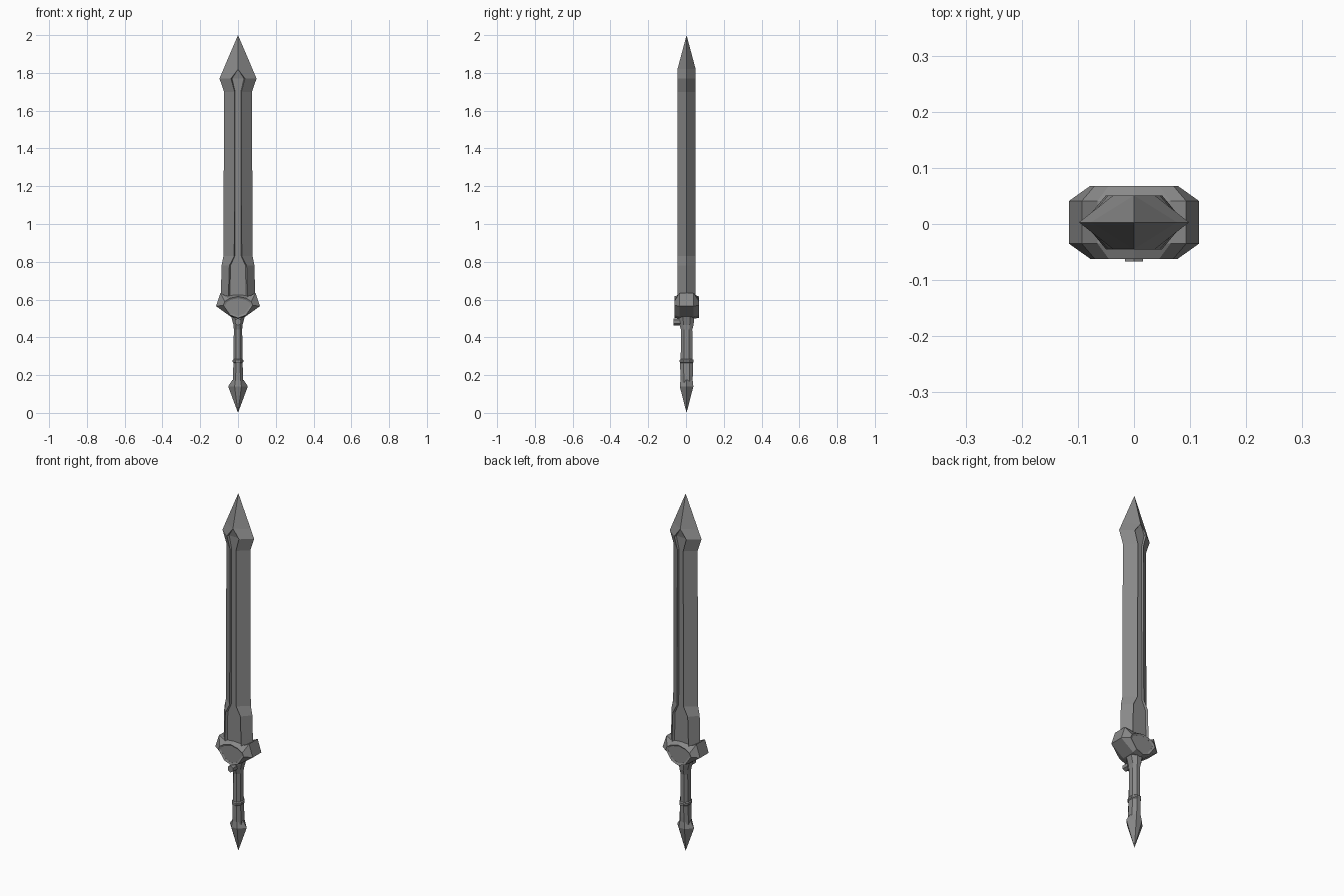
import bpy
import bmesh

if "Cube" in bpy.data.objects:
    bpy.data.objects.remove(bpy.data.objects["Cube"])

steel = bpy.data.materials.new("grey_steel")
steel.use_nodes = True
GREY = (0.25, 0.25, 0.25, 1)
steel.diffuse_color = GREY
steel.node_tree.nodes["Principled BSDF"].inputs["Base Color"].default_value = GREY


def loft(name, rings):
    """Join rings of equal length with quads and cap both ends."""
    bm = bmesh.new()
    loops = [[bm.verts.new(p) for p in ring] for ring in rings]
    n = len(loops[0])
    for a, b in zip(loops, loops[1:]):
        for i in range(n):
            j = (i + 1) % n
            bm.faces.new((a[i], a[j], b[j], b[i]))
    bm.faces.new(loops[0][::-1])
    bm.faces.new(loops[-1])
    bmesh.ops.remove_doubles(bm, verts=bm.verts, dist=0.0003)
    bmesh.ops.recalc_face_normals(bm, faces=bm.faces)
    mesh = bpy.data.meshes.new(name)
    bm.to_mesh(mesh)
    bm.free()
    mesh.materials.append(steel)
    obj = bpy.data.objects.new(name, mesh)
    bpy.context.collection.objects.link(obj)
    return obj


YC = 0.003  # the front pin shifts the body slightly backwards


# Blade: sharp edges at the sides, sunken groove down the middle
def blade_ring(z, edge, panel, depth):
    inner = panel * 0.85
    floor = depth - (0.011 if panel else 0)
    half = [(edge, 0), (panel, -depth), (inner, -floor),
            (-inner, -floor), (-panel, -depth)]
    pts = half + [(-x, -y) for x, y in half]
    return [(x, y + YC, z) for x, y in pts]


blade_stations = [
    (0.58, 0.09, 0.05, 0.048), (0.65, 0.09, 0.05, 0.048),
    (0.78, 0.087, 0.046, 0.048), (0.83, 0.077, 0.02, 0.048),
    (1.70, 0.074, 0.018, 0.048), (1.77, 0.098, 0.037, 0.048),
    (1.82, 0.077, 0, 0.048), (2.0, 0, 0, 0)]
loft("blade", [blade_ring(*s) for s in blade_stations])


# Guard: faceted block with chamfered wings and a sunken plate on both faces
def mirrored(half, y):
    pts = half + [(-x, z) for x, z in half[-2:0:-1]]
    return [(x, y + YC, z) for x, z in pts]


wings = [(0, 0.50), (0.04, 0.51), (0.116, 0.565), (0.093, 0.635),
         (0.065, 0.62), (0, 0.625)]
face = [(0, 0.502), (0.042, 0.518), (0.078, 0.57), (0.07, 0.59),
        (0.045, 0.606), (0, 0.617)]
plate = [(x * 0.85, 0.565 + (z - 0.565) * 0.82) for x, z in face]
front = [(plate, -0.060), (plate, -0.0605), (face, -0.065), (wings, -0.038)]
layers = front + [(outline, -y) for outline, y in reversed(front)]
loft("guard", [mirrored(o, y) for o, y in layers])


# Eight-sided sections shared by the collar, grip and pommel
def octagon(z, w, d, flat=0.45):
    q = [(w, -d * flat), (w, d * flat), (w * flat, d), (-w * flat, d)]
    return [(x, y + YC, z) for x, y in q + [(-x, -y) for x, y in q]]


loft("collar", [octagon(*s) for s in [
    (0.44, 0.022, 0.03), (0.465, 0.024, 0.037),
    (0.495, 0.032, 0.04), (0.515, 0.038, 0.04)]])

loft("grip", [octagon(*s) for s in [
    (0.15, 0.028, 0.031), (0.20, 0.027, 0.033), (0.265, 0.024, 0.034),
    (0.27, 0.028, 0.037), (0.28, 0.028, 0.037), (0.285, 0.024, 0.031),
    (0.45, 0.022, 0.030)]])


# Pommel: pointed, wide from the front, with a flat centre facet
def pommel_ring(z, w, d, panel):
    pts = [(w, 0), (panel, d), (-panel, d), (-w, 0), (-panel, -d), (panel, -d)]
    return [(x, y + YC, z) for x, y in pts]


loft("pommel", [pommel_ring(*s) for s in [
    (0, 0, 0, 0), (0.14, 0.052, 0.036, 0.018), (0.175, 0.03, 0.032, 0.014)]])

# Small hexagonal pin on the front of the collar
bpy.ops.mesh.primitive_cylinder_add(
    vertices=6, radius=0.019, depth=0.04, location=(0, -0.047, 0.482),
    rotation=(1.5708, 0, 0))
pin = bpy.context.object
pin.name = "collar_pin"
pin.data.materials.append(steel)
